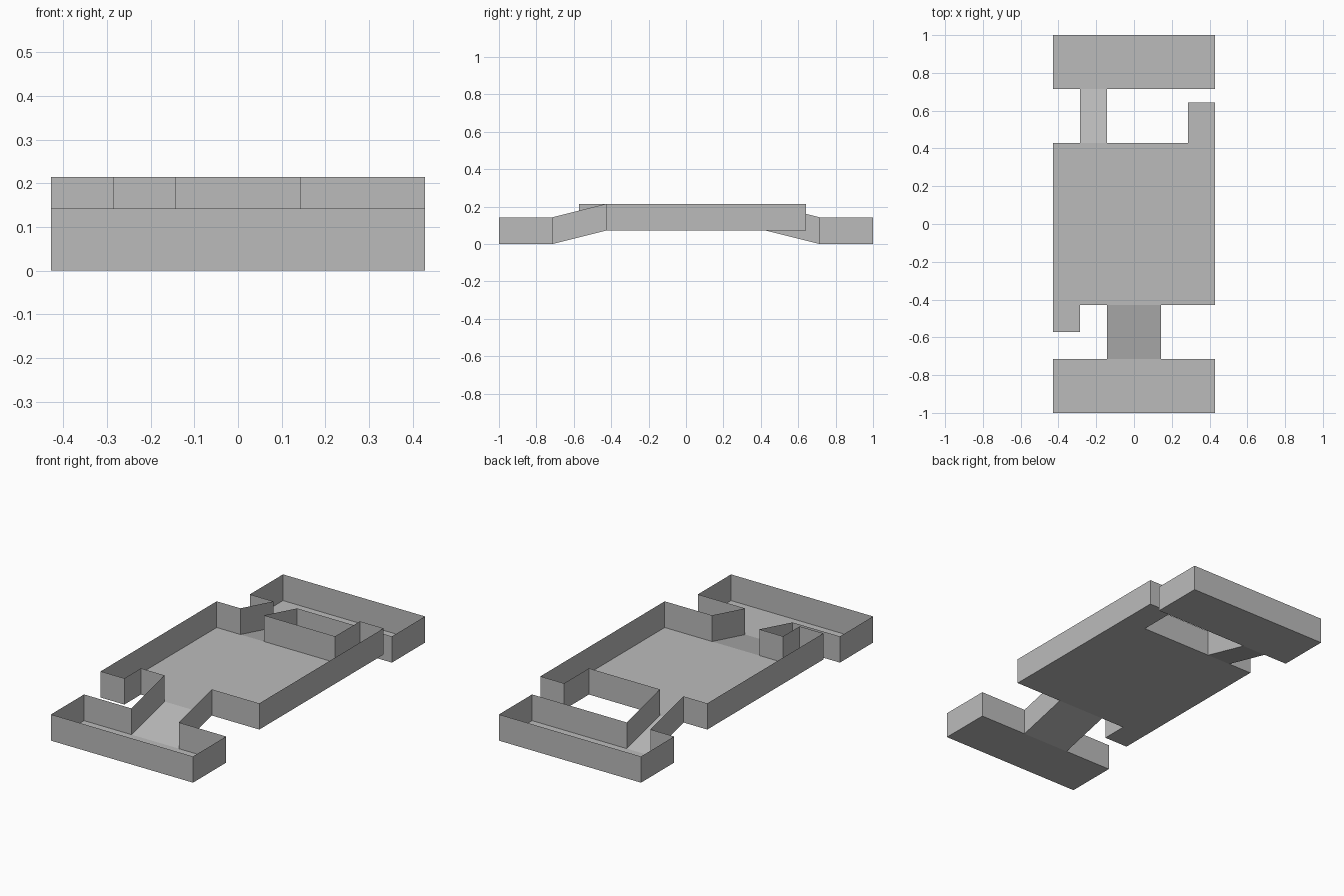
import bpy

if "Cube" in bpy.data.objects:
    bpy.data.objects.remove(bpy.data.objects["Cube"])

U = 1 / 7          # grid module: the model is 14 modules long
WALL = 1.0         # wall height in modules

grey = bpy.data.materials.new("plain grey")
grey.diffuse_color = (0.5, 0.5, 0.5, 1)
grey.use_nodes = True
grey.node_tree.nodes["Principled BSDF"].inputs["Base Color"].default_value = grey.diffuse_color


def tray(name, outline, floor_z, open_edges):
    """Thin floor with thin upright walls along every outline edge not left open.
    Outline is counter-clockwise, in modules; floor_z(y) gives the floor height."""
    n = len(outline)
    low = [(x * U, y * U, floor_z(y) * U) for x, y in outline]
    high = [(x, y, z + WALL * U) for x, y, z in low]
    faces = [tuple(range(n))]
    for i in range(n):
        if i not in open_edges:
            j = (i + 1) % n
            faces.append((j, i, i + n, j + n))
    mesh = bpy.data.meshes.new(name)
    mesh.from_pydata(low + high, [], faces)
    # drop wall-top points not used by any wall
    mesh.validate()
    mesh.materials.append(grey)
    obj = bpy.data.objects.new(name, mesh)
    bpy.context.collection.objects.link(obj)
    return obj


# raised middle deck with a small alcove at two opposite corners
tray("middle_deck",
     [(-3, -4), (-2, -4), (-2, -3), (-1, -3), (1, -3), (3, -3),
      (3, 4.5), (2, 4.5), (2, 3), (-1, 3), (-2, 3), (-3, 3)],
     lambda y: 0.5, {3, 9})

# low end platforms, each open where its ramp joins
tray("front_platform",
     [(-3, -7), (3, -7), (3, -5), (1, -5), (-1, -5), (-3, -5)],
     lambda y: 0, {3})
tray("back_platform",
     [(-3, 5), (-2, 5), (-1, 5), (3, 5), (3, 7), (-3, 7)],
     lambda y: 0, {1})


# sloping ramps between the platforms and the deck
def slope(y):
    return (5 - abs(y)) * 0.25


tray("front_ramp", [(-1, -5), (1, -5), (1, -3), (-1, -3)], slope, {0, 2})
tray("back_ramp", [(-2, 3), (-1, 3), (-1, 5), (-2, 5)], slope, {0, 2})
